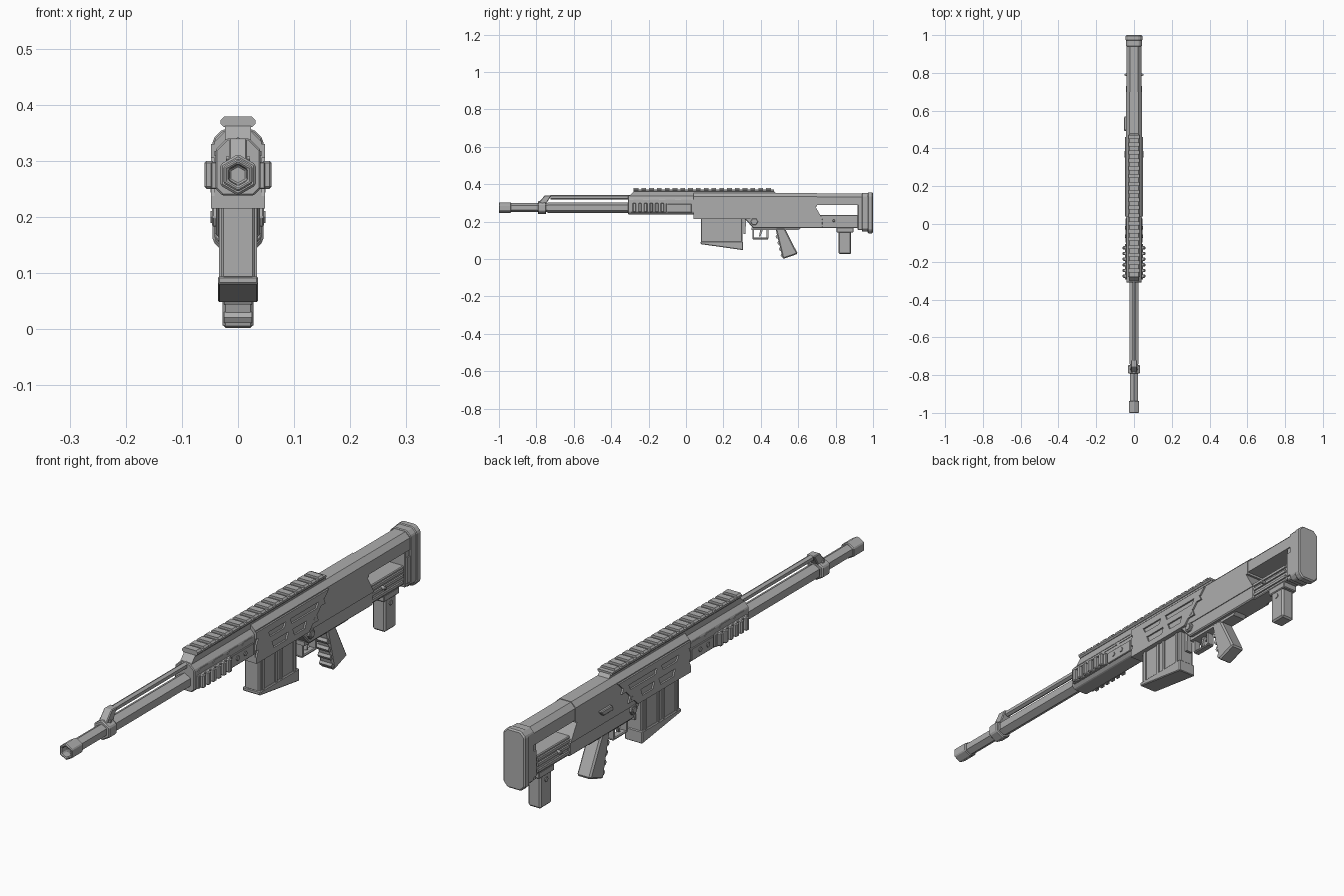
import bpy, bmesh, math
from mathutils import Matrix, Vector

cube = bpy.data.objects.get("Cube")
if cube:
    bpy.data.objects.remove(cube, do_unlink=True)

SHADE = .42
metal = bpy.data.materials.new("grey metal")
metal.use_nodes = True
metal.diffuse_color = (SHADE, SHADE, SHADE, 1)
metal.node_tree.nodes["Principled BSDF"].inputs["Base Color"].default_value = metal.diffuse_color


def finish(name, bm, chamfer, paired):
    """Turn the mesh into an object, optionally chamfered and mirrored to the other flank."""
    bmesh.ops.recalc_face_normals(bm, faces=bm.faces)
    mesh = bpy.data.meshes.new(name)
    bm.to_mesh(mesh)
    bm.free()
    mesh.materials.append(metal)
    part = bpy.data.objects.new(name, mesh)
    bpy.context.collection.objects.link(part)
    if chamfer:
        bevel = part.modifiers.new("edge chamfer", "BEVEL")
        bevel.width, bevel.segments, bevel.limit_method = chamfer, 1, "ANGLE"
    if paired:
        part.modifiers.new("other flank", "MIRROR")


def block(name, front, rear, bottom, top, half, centre=0, lean_front=0, lean_rear=0,
          slope=0, shoulder=0, keel=0, chamfer=0, paired=False):
    """Box whose lower edge can lean or slope, with chamfered upper and lower long edges."""
    bm = bmesh.new()
    bmesh.ops.create_cube(bm, size=2)
    for v in bm.verts:
        low, back = v.co.z < 0, v.co.y > 0
        y = rear + low * lean_rear if back else front + low * lean_front
        z = bottom - back * slope if low else top
        v.co = Vector((centre + half * v.co.x, y, z))
    middle = (bottom + top) / 2
    for offset, upper in ((shoulder, True), (keel, False)):
        if offset:
            edges = [e for e in bm.edges
                     if all((v.co.z > middle) == upper for v in e.verts)
                     and abs(e.verts[0].co.x - e.verts[1].co.x) < half]
            bmesh.ops.bevel(bm, geom=edges, offset=offset, segments=1, affect="EDGES")
    finish(name, bm, chamfer, paired)


def rod(name, y, z, length, radius, x=0, axis="X", bore=0, chamfer=0, paired=False):
    """Hexagonal rod along X or Y, optionally bored out from its front end."""
    turn = Matrix.Rotation(math.pi / 2, 4, "Y" if axis == "X" else "X")
    bm = bmesh.new()
    bmesh.ops.create_cone(bm, segments=6, radius1=radius, radius2=radius, depth=length,
                          cap_ends=True, matrix=Matrix.Translation((x, y, z)) @ turn)
    if bore:
        bmesh.ops.recalc_face_normals(bm, faces=bm.faces)
        mouth = min(bm.faces, key=lambda f: f.calc_center_median().y)
        bmesh.ops.inset_individual(bm, faces=[mouth], thickness=radius - bore)
        bmesh.ops.inset_individual(bm, faces=[mouth], thickness=bore / 9, depth=-length / 2)
    finish(name, bm, chamfer, paired)


# Barrel, collars and hollow muzzle
BORE = .275
rod("barrel", y=-.6, z=BORE, length=.7, radius=.024, axis="Y")
rod("barrel_sleeve", y=-.5, z=BORE, length=.48, radius=.028, axis="Y")
rod("muzzle", y=-.968, z=BORE, length=.064, radius=.03, axis="Y", bore=.02, chamfer=.003)
rod("gas_collar", y=-.77, z=BORE, length=.045, radius=.037, axis="Y", chamfer=.004)

# Gas block and tube above the barrel
block("gas_block", front=-.755, rear=-.72, bottom=.3, top=.34, half=.016,
      lean_front=-.035, lean_rear=-.025, chamfer=.003)
rod("gas_tube", y=-.5, z=.33, length=.45, radius=.012, axis="Y")
rod("gas_block_screw", y=-.768, z=.303, length=.01, radius=.006, x=.016, paired=True)

# Handguard with a chamfered nose
block("handguard", front=-.31, rear=.06, bottom=.238, top=.34, half=.04,
      shoulder=.02, keel=.012, chamfer=.003)
block("handguard_ridge", front=-.28, rear=.06, bottom=.33, top=.362, half=.023, lean_front=-.03)

# Receiver from top to bottom
block("upper_receiver", front=.04, rear=.7, bottom=.28, top=.352, half=.042, shoulder=.018)
block("receiver_middle", front=.04, rear=.68, bottom=.215, top=.3, half=.042, lean_rear=.05)
block("receiver_lower", front=.31, rear=.73, bottom=.165, top=.22, half=.039,
      lean_front=.05, chamfer=.004)
block("rail_base", front=.04, rear=.47, bottom=.345, top=.364, half=.023, lean_rear=.015)

# Top rail with teeth
RAIL_FRONT, RAIL_REAR, TEETH = -.28, .47, 18
pitch = (RAIL_REAR - RAIL_FRONT) / TEETH
block("top_rail", front=RAIL_FRONT, rear=RAIL_REAR, bottom=.36, top=.371, half=.03, keel=.005)
for i in range(TEETH):
    start = RAIL_FRONT + i * pitch
    block("top_rail_tooth", front=start, rear=start + pitch * .6, bottom=.362, top=.379,
          half=.031, shoulder=.006, keel=.004)

# Side rails with raised teeth
block("side_rail", front=-.295, rear=-.105, bottom=.25, top=.298, half=.006, centre=.042,
      chamfer=.002, paired=True)
for i in range(6):
    start = -.285 + i * .03
    block("side_rail_tooth", front=start, rear=start + .018, bottom=.25, top=.3, half=.009,
          centre=.051, chamfer=.004, paired=True)

# Handguard plate, screws and ribs
block("handguard_plate", front=-.1, rear=.03, bottom=.25, top=.295, half=.004, centre=.04,
      chamfer=.002, paired=True)
for y in (-.065, -.02):
    rod("handguard_screw", y=y, z=BORE, length=.01, radius=.009, x=.042, paired=True)
for i in range(4):
    start = -.28 + i * .085
    block("handguard_rib", front=start, rear=start + .05, bottom=.309, top=.318, half=.003,
          centre=.039, lean_front=-.01, lean_rear=.01, paired=True)


# Receiver panel as a raised frame around four windows, its rear edge cut at a slant
def panel_bar(bottom, top):
    block("panel_bar", front=.04, rear=top + .13, bottom=bottom, top=top, half=.005,
          centre=.043, lean_rear=bottom - top, paired=True)


def panel_post(front, rear, bottom, top):
    block("panel_post", front=front, rear=rear, bottom=bottom, top=top, half=.005,
          centre=.043, lean_front=-.01, lean_rear=.01, paired=True)


panel_bar(bottom=.215, top=.237)
panel_bar(bottom=.262, top=.285)
panel_bar(bottom=.305, top=.33)
for front, rear in ((.05, .11), (.21, .235), (.4, .43)):
    panel_post(front, rear, bottom=.285, top=.305)
for front, rear in ((.05, .13), (.225, .25), (.33, .39)):
    panel_post(front, rear, bottom=.237, top=.262)

# Pins and bolts
for y, z, radius in ((.365, .2, .02), (.38, .25, .012), (.79, .205, .008)):
    rod("pin", y=y, z=z, length=.02, radius=radius, x=.036, chamfer=.002, paired=True)
    rod("pin_cap", y=y, z=z, length=.02, radius=radius * .6, x=.039, paired=True)

# Selector lever on the right flank
block("selector_lever", front=.5, rear=.57, bottom=.25, top=.27, half=.007, centre=-.045,
      lean_front=-.01, lean_rear=-.02, chamfer=.003)

# Ribbed magazine with a sloping floor plate
block("magazine", front=.08, rear=.302, bottom=.09, top=.22, half=.03, slope=.03, chamfer=.004)
for y in (.095, .17, .2, .275):
    block("magazine_rib", front=y, rear=y + .012, bottom=.095 - y / 9, top=.22, half=.004,
          centre=.03, paired=True)
block("magazine_lip", front=.078, rear=.305, bottom=.08, top=.094, half=.036, slope=.032,
      chamfer=.003)
block("magazine_catch", front=.307, rear=.322, bottom=.135, top=.215, half=.012, lean_rear=-.005)

# Trigger and its guard
block("guard_mount", front=.35, rear=.62, bottom=.155, top=.17, half=.025, lean_rear=-.02)
block("guard_front", front=.355, rear=.364, bottom=.112, top=.165, half=.013)
block("guard_bottom", front=.355, rear=.44, bottom=.105, top=.114, half=.013, chamfer=.003)
block("guard_rear", front=.431, rear=.44, bottom=.112, top=.165, half=.013)
block("trigger", front=.398, rear=.412, bottom=.12, top=.16, half=.006,
      lean_front=-.008, lean_rear=-.015)

# Raked pistol grip with finger ridges
block("pistol_grip", front=.478, rear=.528, bottom=0, top=.165, half=.028,
      lean_front=.04, lean_rear=.07, slope=-.028, chamfer=.006)
for i in range(4):
    rod("finger_ridge", y=.49 + i * .009, z=.12 - i * .033, length=.05, radius=.011)

# Skeleton stock around an open window
block("stock_beam", front=.69, rear=.95, bottom=.288, top=.35, half=.04, shoulder=.018)
block("stock_lower", front=.7, rear=.94, bottom=.165, top=.235, half=.031, chamfer=.003)
block("stock_rear_post", front=.918, rear=.95, bottom=.155, top=.3, half=.036, chamfer=.003)
block("stock_latch", front=.925, rear=.942, bottom=.17, top=.265, half=.003, centre=.038,
      paired=True)
for z in (.18, .203, .222):
    block("stock_rib", front=.72, rear=.91, bottom=z - .005, top=z + .005, half=.004,
          centre=.033, paired=True)

# Butt plate and pad
block("butt_plate", front=.94, rear=.975, bottom=.148, top=.354, half=.042,
      shoulder=.016, keel=.014, chamfer=.003)
block("butt_pad", front=.97, rear=1, bottom=.138, top=.357, half=.045,
      shoulder=.018, keel=.018, chamfer=.005)

# Rear support leg
block("support_mount", front=.805, rear=.895, bottom=.143, top=.168, half=.03, chamfer=.003)
block("support_leg", front=.816, rear=.882, bottom=.026, top=.15, half=.026, chamfer=.006)
rod("support_button", y=.849, z=.125, length=.006, radius=.009, x=.026, paired=True)
